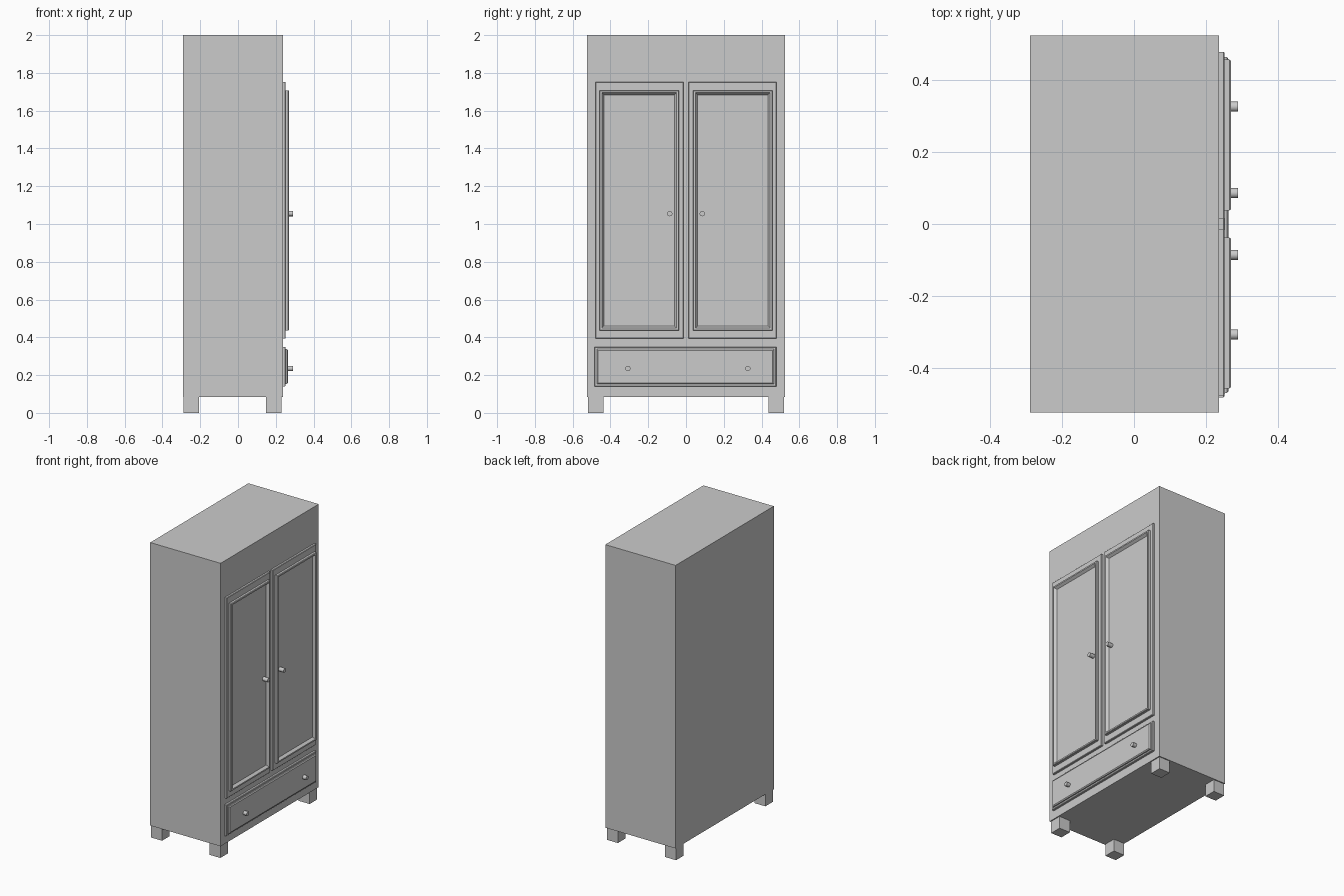
import bpy, bmesh, math

if "Cube" in bpy.data.objects:
    bpy.data.objects.remove(bpy.data.objects["Cube"])


def box(name, x, y, z):
    bm = bmesh.new()
    bmesh.ops.create_cube(bm, size=1)
    for v in bm.verts:
        for i, (lo, hi) in enumerate((x, y, z)):
            v.co[i] = lo if v.co[i] < 0 else hi
    return finish(name, bm)


def finish(name, bm):
    bmesh.ops.recalc_face_normals(bm, faces=bm.faces)
    me = bpy.data.meshes.new(name)
    bm.to_mesh(me)
    bm.free()
    ob = bpy.data.objects.new(name, me)
    bpy.context.collection.objects.link(ob)
    return ob


def panel(name, y, z, profile):
    """Nested rectangles on the +x face; profile = (inset, x) pairs."""
    bm = bmesh.new()
    rings = []
    for d, x in profile:
        rings.append([bm.verts.new(p) for p in (
            (x, y[0] + d, z[0] + d), (x, y[1] - d, z[0] + d),
            (x, y[1] - d, z[1] - d), (x, y[0] + d, z[1] - d))])
    for a, b in zip(rings, rings[1:]):
        for i in range(4):
            j = (i + 1) % 4
            bm.faces.new((a[i], a[j], b[j], b[i]))
    bm.faces.new(rings[0][::-1])
    bm.faces.new(rings[-1])
    return finish(name, bm)


def knob(name, y, z, x0):
    bpy.ops.mesh.primitive_cylinder_add(
        vertices=20, radius=0.014, depth=0.29 - x0,
        location=((x0 + 0.29) / 2, y, z), rotation=(0, math.pi / 2, 0))
    ob = bpy.context.object
    ob.name = name
    bpy.ops.object.shade_smooth_by_angle()


# Cabinet carcass
box("cabinet_body", (-0.29, 0.237), (-0.525, 0.525), (0.083, 2.0))

# Four square feet
for xn, x in (("back", (-0.288, -0.206)), ("front", (0.148, 0.23))):
    for side, y in (("left", (-0.518, -0.438)), ("right", (0.438, 0.518))):
        box(f"{xn}_{side}_foot", x, y, (0.0, 0.085))

# Doors: flat slab, raised moulding around a recessed panel, knob
moulding = [(0, 0.245), (0, 0.266), (0.003, 0.27), (0.012, 0.27),
            (0.017, 0.263), (0.024, 0.253)]
for side, s in (("left", -1), ("right", 1)):
    panel(f"{side}_door", sorted((s * 0.014, s * 0.48)), (0.393, 1.752),
          [(0, 0.23), (0, 0.249), (0.003, 0.252)])
    panel(f"{side}_door_moulding", sorted((s * 0.038, s * 0.458)),
          (0.437, 1.708), moulding)
    knob(f"{side}_door_knob", s * 0.086, 1.055, 0.25)

# Drawer: slab with a raised front, two knobs
panel("drawer", (-0.484, 0.478), (0.14, 0.35),
      [(0, 0.23), (0, 0.249), (0.003, 0.252), (0.012, 0.252),
       (0.013, 0.259), (0.019, 0.264)])
for side, y in (("left", -0.308), ("right", 0.327)):
    knob(f"{side}_drawer_knob", y, 0.235, 0.255)
